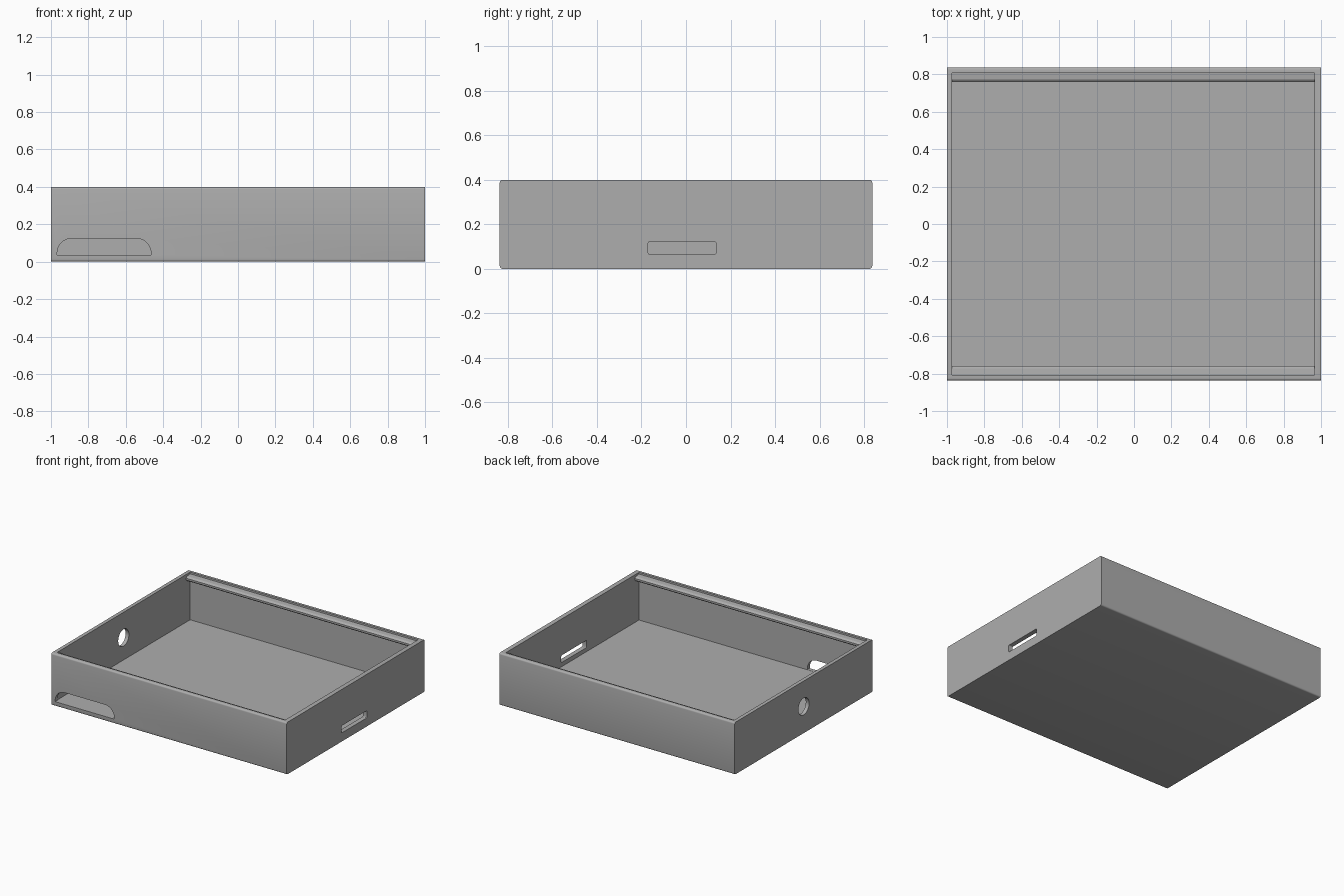
import bpy, bmesh, math

if "Cube" in bpy.data.objects:
    bpy.data.objects.remove(bpy.data.objects["Cube"])

grey = bpy.data.materials.new("plain grey")
grey.diffuse_color = (0.42, 0.42, 0.42, 1)
grey.use_nodes = True
grey.node_tree.nodes["Principled BSDF"].inputs["Base Color"].default_value = grey.diffuse_color

HY, H = 0.837, 0.40                       # half depth, height
IX0, IX1, IY, FLOOR = -0.972, 0.965, 0.808, 0.034   # inner cavity


def prism(name, profile, axis, start, end):
    """Extrude a 2D profile along an axis: x uses (y, z), y uses (x, z)."""
    def place(p, t):
        return (t, p[0], p[1]) if axis == "x" else (p[0], t, p[1])
    bm = bmesh.new()
    ends = [[bm.verts.new(place(p, t)) for p in profile] for t in (start, end)]
    n = len(profile)
    bm.faces.new(ends[0])
    bm.faces.new(ends[1])
    for i in range(n):
        j = (i + 1) % n
        bm.faces.new((ends[0][i], ends[0][j], ends[1][j], ends[1][i]))
    bmesh.ops.recalc_face_normals(bm, faces=bm.faces)
    mesh = bpy.data.meshes.new(name)
    bm.to_mesh(mesh)
    bm.free()
    mesh.materials.append(grey)
    ob = bpy.data.objects.new(name, mesh)
    bpy.context.collection.objects.link(ob)
    return ob


def rect(a0, a1, b0, b1):
    return [(a0, b0), (a1, b0), (a1, b1), (a0, b1)]


def arc(cx, cz, r, a0, a1, n):
    return [(cx + r * math.cos(math.radians(a0 + (a1 - a0) * i / n)),
             cz + r * math.sin(math.radians(a0 + (a1 - a0) * i / n)))
            for i in range(n + 1)]


def rounded(a0, a1, b0, b1, r, n=4):
    return (arc(a1 - r, b0 + r, r, -90, 0, n) + arc(a1 - r, b1 - r, r, 0, 90, n)
            + arc(a0 + r, b1 - r, r, 90, 180, n) + arc(a0 + r, b0 + r, r, 180, 270, n))


# Tray shell with rounded lengthwise edges
tray = prism("tray", rounded(-HY, HY, 0, H, 0.012), "x", -1, 1)

# Cavity and wall openings
cutters = [
    prism("cavity_cutter", rect(-IY, IY, FLOOR, 0.6), "x", IX0, IX1),
    prism("front_opening_cutter",
          [(-0.967, FLOOR + 0.001), (-0.465, FLOOR + 0.001)]
          + arc(-0.545, 0.045, 0.08, 0, 90, 10)
          + arc(-0.887, 0.045, 0.08, 90, 180, 10), "y", -0.9, -0.79),
    prism("side_slot_cutter", rounded(-0.17, 0.135, 0.066, 0.121, 0.006), "x", 0.94, 1.1),
    prism("round_hole_cutter", arc(0, 0.205, 0.065, 0, 350, 35), "x", -1.1, -0.95),
]
for cutter in cutters:
    mod = tray.modifiers.new(cutter.name, "BOOLEAN")
    mod.operation = "DIFFERENCE"
    mod.solver = "EXACT"
    mod.object = cutter
bpy.context.view_layer.objects.active = tray
tray.select_set(True)
for cutter in cutters:
    bpy.ops.object.modifier_apply(modifier=cutter.name)
for cutter in cutters:
    bpy.data.objects.remove(cutter)
bpy.ops.object.shade_smooth_by_angle(angle=math.radians(30))

# Snap rails under the rim of the front and back walls
for name, s in (("front_rail", -1), ("back_rail", 1)):
    prism(name, [(s * (IY + 0.004), 0.387), (s * 0.772, 0.383), (s * 0.758, 0.372),
                 (s * 0.758, 0.358), (s * 0.772, 0.347), (s * (IY + 0.004), 0.343)],
          "x", IX0, IX1)
